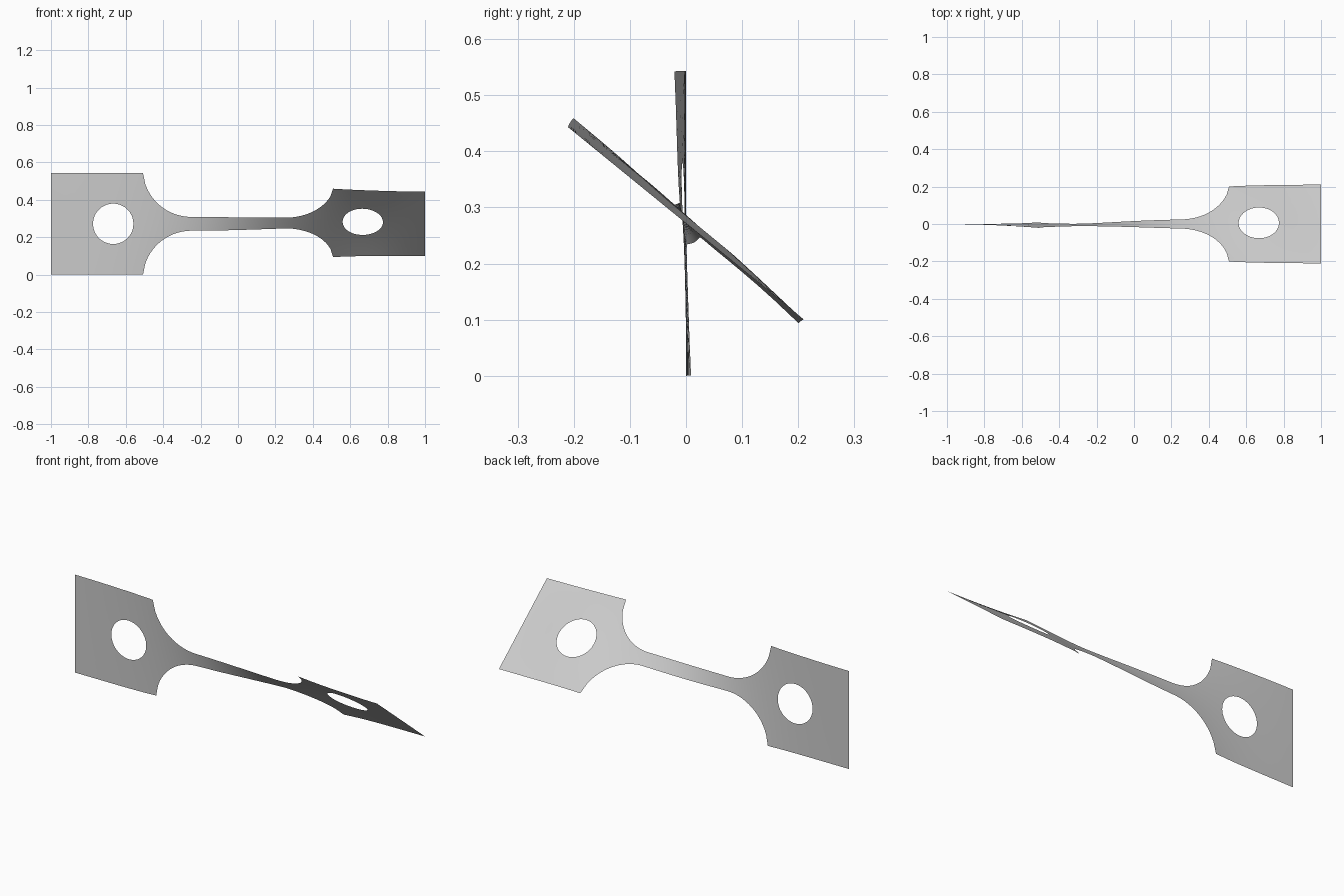
import bpy, bmesh, math

cube = bpy.data.objects.get("Cube")
if cube:
    bpy.data.objects.remove(cube, do_unlink=True)

HALF, NECK, R = 0.2715, 0.0375, 0.26   # plate half height, neck half height, fillet radius
FILLET_X, PLATE_X = 0.25, 0.508        # fillet start, inner edge of the plates
HOLE_X, HOLE_R = 0.667, 0.108
SIDE, RINGS, COLS = 16, 6, 80


def half_width(x):
    """Outline of the flat strip: straight neck with round fillets."""
    d = abs(x) - FILLET_X
    if d <= 0:
        return NECK
    if abs(x) >= PLATE_X - 1e-6:
        return HALF
    return NECK + R - math.sqrt(R * R - d * d)


def bump(x, mid, span):
    d = (x - mid) / span
    return math.cos(d * math.pi / 2) ** 2 if abs(d) < 1 else 0.0


def twist(x, w):
    """Move a point of the flat strip to its place on the twisted one."""
    a = math.radians(25.4) * (1 + math.tanh(2.6 * x) / math.tanh(2.6))
    bulge = 0.011 * (1 - (w / HALF) ** 2) * bump(x, 0.68, 0.34)
    y = -0.006 * bump(x, -0.45, 0.55) - w * math.sin(a) + bulge * math.cos(a)
    z = HALF + 0.005 * bump(x, 0.45, 0.6) + w * math.cos(a) + bulge * math.sin(a)
    return x, y, z


bm = bmesh.new()


def sheet(rows, closed=False):
    """Fill quads between rows of strip points."""
    vs = [[bm.verts.new(twist(*p)) for p in row] for row in rows]
    n = len(rows[0])
    for a, b in zip(vs, vs[1:]):
        for i in range(n if closed else n - 1):
            j = (i + 1) % n
            bm.faces.new((a[i], b[i], b[j], a[j]))


# neck with its fillets
sheet([[(x, half_width(x) * (2 * j / SIDE - 1)) for j in range(SIDE + 1)]
       for x in [PLATE_X * (2 * i / COLS - 1) for i in range(COLS + 1)]])

# end plates, each a rectangle around a round hole
for s in (-1, 1):
    corners = [(s * PLATE_X, -HALF), (s, -HALF), (s, HALF), (s * PLATE_X, HALF)]
    outer = []
    for k in range(4):
        (x0, w0), (x1, w1) = corners[k], corners[(k + 1) % 4]
        outer += [(x0 + (x1 - x0) * i / SIDE, w0 + (w1 - w0) * i / SIDE) for i in range(SIDE)]
    rings = []
    for r in range(RINGS + 1):
        t = r / RINGS
        ring = []
        for x, w in outer:
            dx = x - s * HOLE_X
            f = HOLE_R / math.hypot(dx, w)
            f += (1 - f) * t
            ring.append((s * HOLE_X + dx * f, w * f))
        rings.append(ring)
    sheet(rings, closed=True)

bmesh.ops.remove_doubles(bm, verts=bm.verts, dist=1e-4)
bmesh.ops.recalc_face_normals(bm, faces=bm.faces)
bm.faces.ensure_lookup_table()
if bm.faces[0].normal.y > 0:
    bmesh.ops.reverse_faces(bm, faces=bm.faces)

mesh = bpy.data.meshes.new("twisted_strip")
bm.to_mesh(mesh)
bm.free()
strip = bpy.data.objects.new("twisted_strip", mesh)
bpy.context.collection.objects.link(strip)

# plain grey sheet
grey = bpy.data.materials.new("light_grey")
grey.use_nodes = True
colour = (0.6, 0.6, 0.6, 1)
grey.diffuse_color = colour
grey.node_tree.nodes["Principled BSDF"].inputs["Base Color"].default_value = colour
mesh.materials.append(grey)

bpy.context.view_layer.objects.active = strip
strip.select_set(True)
bpy.ops.object.shade_smooth_by_angle()
